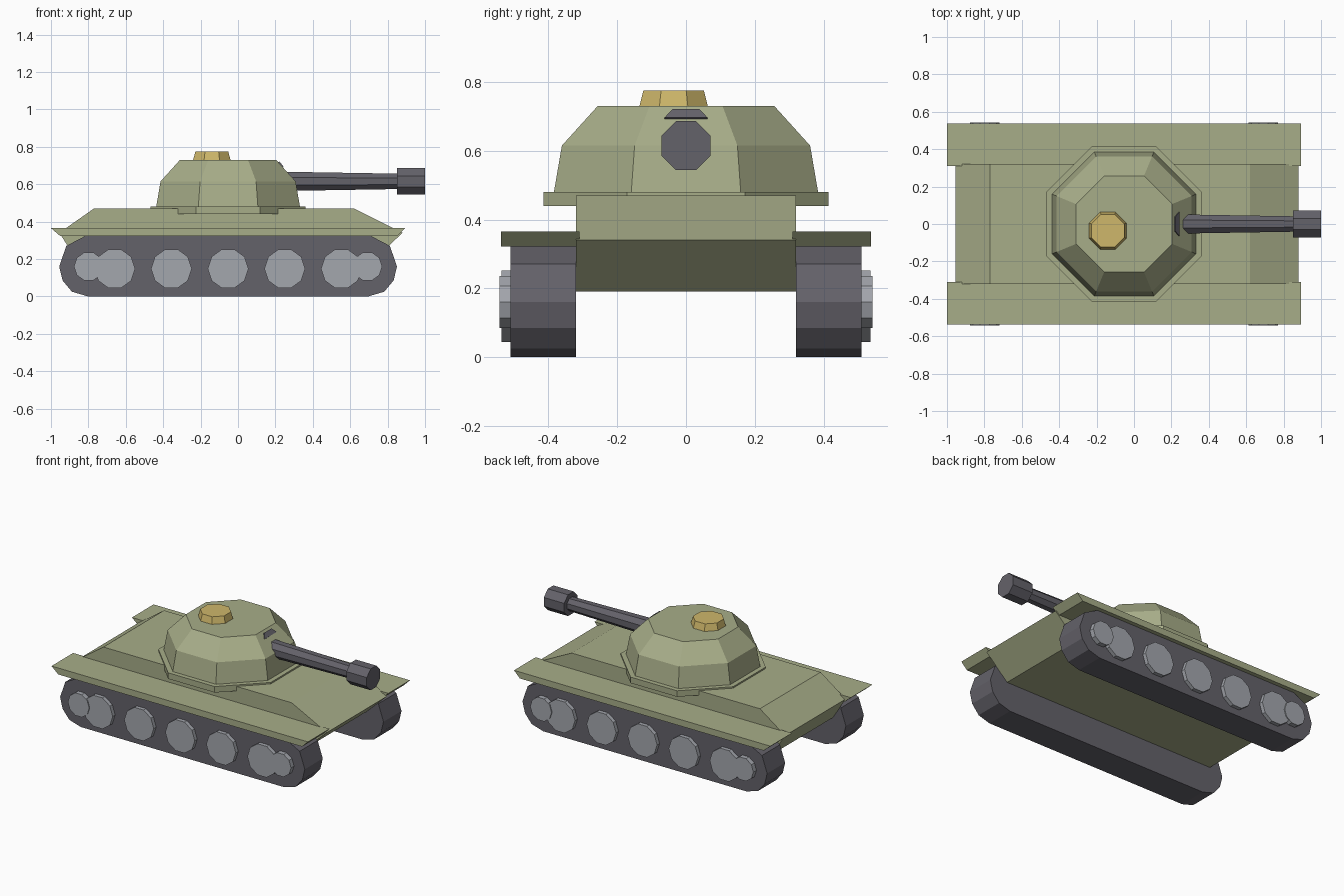
import bpy, bmesh, math
from mathutils import Matrix, Vector

cube = bpy.data.objects.get("Cube")
if cube:
    bpy.data.objects.remove(cube)


def material(name, rgb):
    mat = bpy.data.materials.new(name)
    mat.use_nodes = True
    color = (*rgb, 1)
    mat.diffuse_color = color
    bsdf = next(n for n in mat.node_tree.nodes if n.type == 'BSDF_PRINCIPLED')
    bsdf.inputs["Base Color"].default_value = color
    bsdf.inputs["Roughness"].default_value = 0.8
    return mat


olive = material("olive", (0.39, 0.42, 0.25))
dark = material("dark grey", (0.127, 0.122, 0.144))
steel = material("light grey", (0.37, 0.385, 0.42))
tan = material("tan", (0.62, 0.475, 0.145))


def loft(name, rings, mat):
    """Skin a stack of equal-sized point rings and cap both ends."""
    bm = bmesh.new()
    loops = [[bm.verts.new(p) for p in ring] for ring in rings]
    n = len(loops[0])
    for a, b in zip(loops, loops[1:]):
        for i in range(n):
            j = (i + 1) % n
            bm.faces.new((a[i], a[j], b[j], b[i]))
    bm.faces.new(loops[0])
    bm.faces.new(loops[-1])
    bmesh.ops.recalc_face_normals(bm, faces=bm.faces)
    mesh = bpy.data.meshes.new(name)
    bm.to_mesh(mesh)
    bm.free()
    mesh.materials.append(mat)
    obj = bpy.data.objects.new(name, mesh)
    bpy.context.collection.objects.link(obj)
    return obj


def slab(name, profile, y0, y1, mat):
    """Extrude an x-z profile sideways along y."""
    return loft(name, [[(x, y, z) for x, z in profile] for y in (y0, y1)], mat)


def octagon(apothem):
    r = apothem / math.cos(math.pi / 8)
    turns = [math.pi * (i + 0.5) / 4 for i in range(8)]
    return [(r * math.cos(t), r * math.sin(t)) for t in turns]


def upright(name, cx, cy, levels, mat):
    """Stacked octagons, levels are (apothem, z)."""
    return loft(name, [[(cx + u, cy + v, z) for u, v in octagon(a)]
                       for a, z in levels], mat)


def tube(name, z, stations, mat):
    """Octagons along x, stations are (apothem, x)."""
    return loft(name, [[(x, u, z + v) for u, v in octagon(a)]
                       for a, x in stations], mat)


# Hull with sloped nose and tail
slab("hull", [(-0.955, 0.34), (-0.77, 0.47), (0.62, 0.47),
              (0.88, 0.34), (0.72, 0.19), (-0.86, 0.19)], -0.32, 0.32, olive)

# Running gear, the same on both sides
MID = -0.053
half_track = [(0.75, 0.0), (0.835, 0.025), (0.885, 0.085),
              (0.903, 0.16), (0.865, 0.27), (0.76, 0.325)]
track = [(MID + x, z) for x, z in half_track]
track += [(MID - x, z) for x, z in reversed(half_track)]
fender = [(-1.0, 0.365), (0.893, 0.365), (0.85, 0.322), (-0.95, 0.322)]
wheels = [("road_wheel", MID + 0.303 * i, 0.148, 0.109, 0.536)
          for i in range(-2, 3)]
wheels += [("end_wheel", MID + s * 0.745, 0.16, 0.079, 0.542) for s in (-1, 1)]

for side, s in (("left", 1), ("right", -1)):
    slab(side + "_track", track, s * 0.32, s * 0.51, dark)
    slab(side + "_fender", fender, s * 0.31, s * 0.538, olive)
    for k, (name, x, z, r, y) in enumerate(wheels):
        rim = [(x + r * math.cos(math.tau * i / 10),
                z + r * math.sin(math.tau * i / 10)) for i in range(10)]
        slab(f"{side}_{name}_{k + 1}", rim, s * 0.50, s * y, steel)

# Turret and its ring
upright("turret_ring", MID, 0, [(0.415, 0.44), (0.415, 0.48)], olive)
upright("turret", MID, 0, [(0.385, 0.475), (0.361, 0.615), (0.257, 0.73)], olive)
upright("hatch", -0.14, -0.036, [(0.1, 0.728), (0.088, 0.775)], tan)

# Gun
tube("barrel", 0.615, [(0.052, 0.2), (0.041, 0.86)], dark)
tube("muzzle", 0.615, [(0.071, 0.85), (0.071, 1.0)], dark)

# Sight plate lying on the sloped turret front
plate = [(0.236, -0.063, 0.69), (0.236, 0.063, 0.69),
         (0.214, 0.038, 0.716), (0.214, -0.038, 0.716)]
out = Vector((0.74, 0, 0.67)) * 0.009
loft("gun_sight", [plate, [Vector(p) + out for p in plate]], dark)
